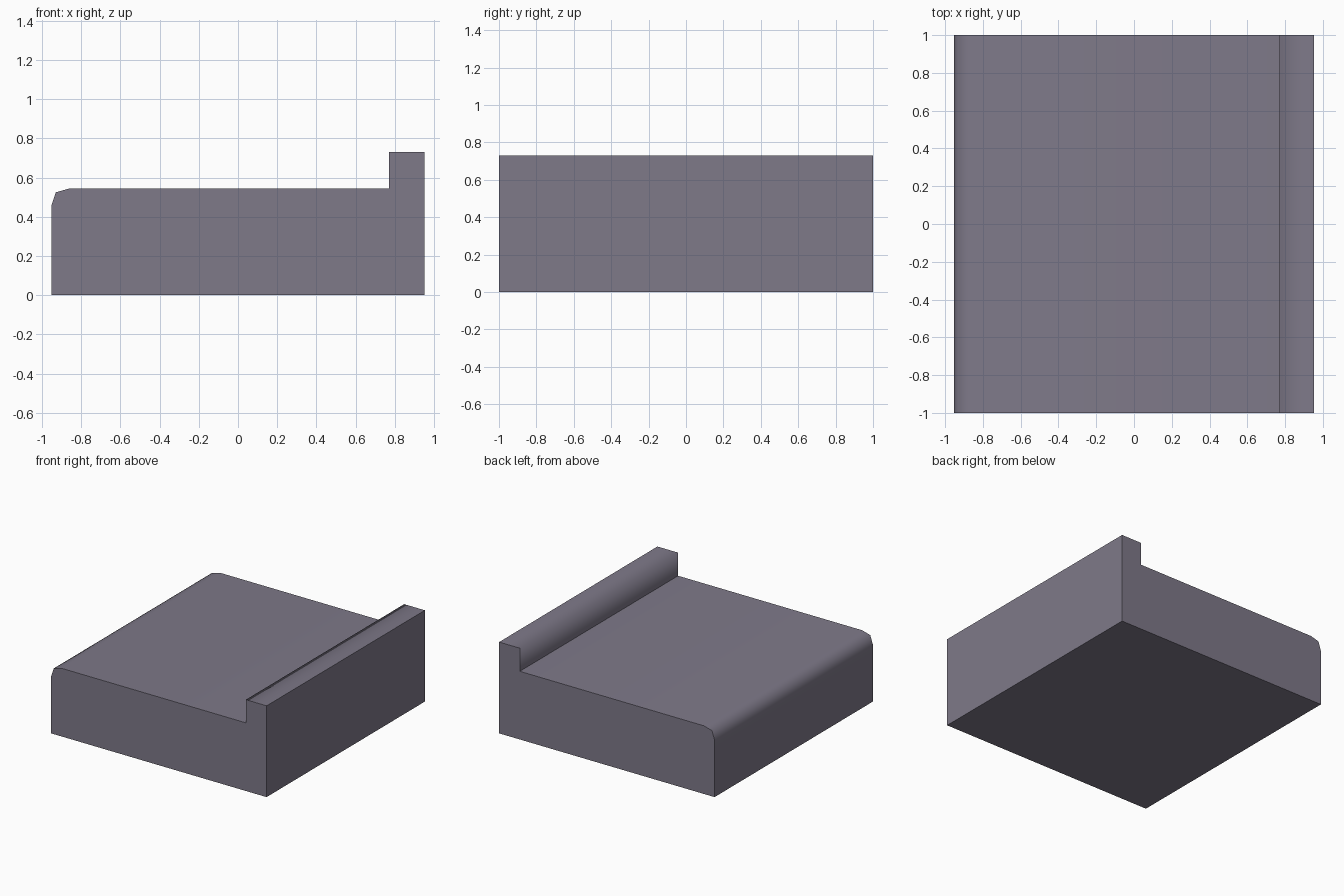
import bpy
import bmesh

cube = bpy.data.objects.get("Cube")
if cube:
    bpy.data.objects.remove(cube, do_unlink=True)

# Single grey-violet stone colour
stone = bpy.data.materials.new("grey violet stone")
stone.use_nodes = True
colour = (0.21, 0.192, 0.25, 1)
stone.diffuse_color = colour
stone.node_tree.nodes["Principled BSDF"].inputs["Base Color"].default_value = colour

# Cross-section (x, z): rounded left edge, flat top, raised lip on the right
W, LIP_X, TOP, LIP_TOP = 0.953, 0.77, 0.545, 0.73
profile = [(-W, 0), (W, 0), (W, LIP_TOP), (LIP_X, LIP_TOP), (LIP_X, TOP),
           (-0.86, TOP), (-0.93, 0.525), (-W, 0.455)]
# Profile corners that stay hard: base, outer lip edge and foot of the lip
hard = {0, 1, 2, 4}

# Extrude the section from front to back
bm = bmesh.new()
front = [bm.verts.new((x, -1, z)) for x, z in profile]
back = [bm.verts.new((x, 1, z)) for x, z in profile]
bm.faces.new(front)
bm.faces.new(back[::-1])
n = len(profile)
for i in range(n):
    j = (i + 1) % n
    bm.faces.new((front[j], front[i], back[i], back[j]))
bmesh.ops.recalc_face_normals(bm, faces=bm.faces)

# Smooth the rounded edge and lip, keep the ends and hard corners crisp
for face in bm.faces:
    face.smooth = True
for edge in bm.edges:
    edge.smooth = False
for i in set(range(n)) - hard:
    bm.edges.get((front[i], back[i])).smooth = True

mesh = bpy.data.meshes.new("ledge_block")
bm.to_mesh(mesh)
bm.free()
mesh.materials.append(stone)
block = bpy.data.objects.new("ledge_block", mesh)
bpy.context.collection.objects.link(block)
